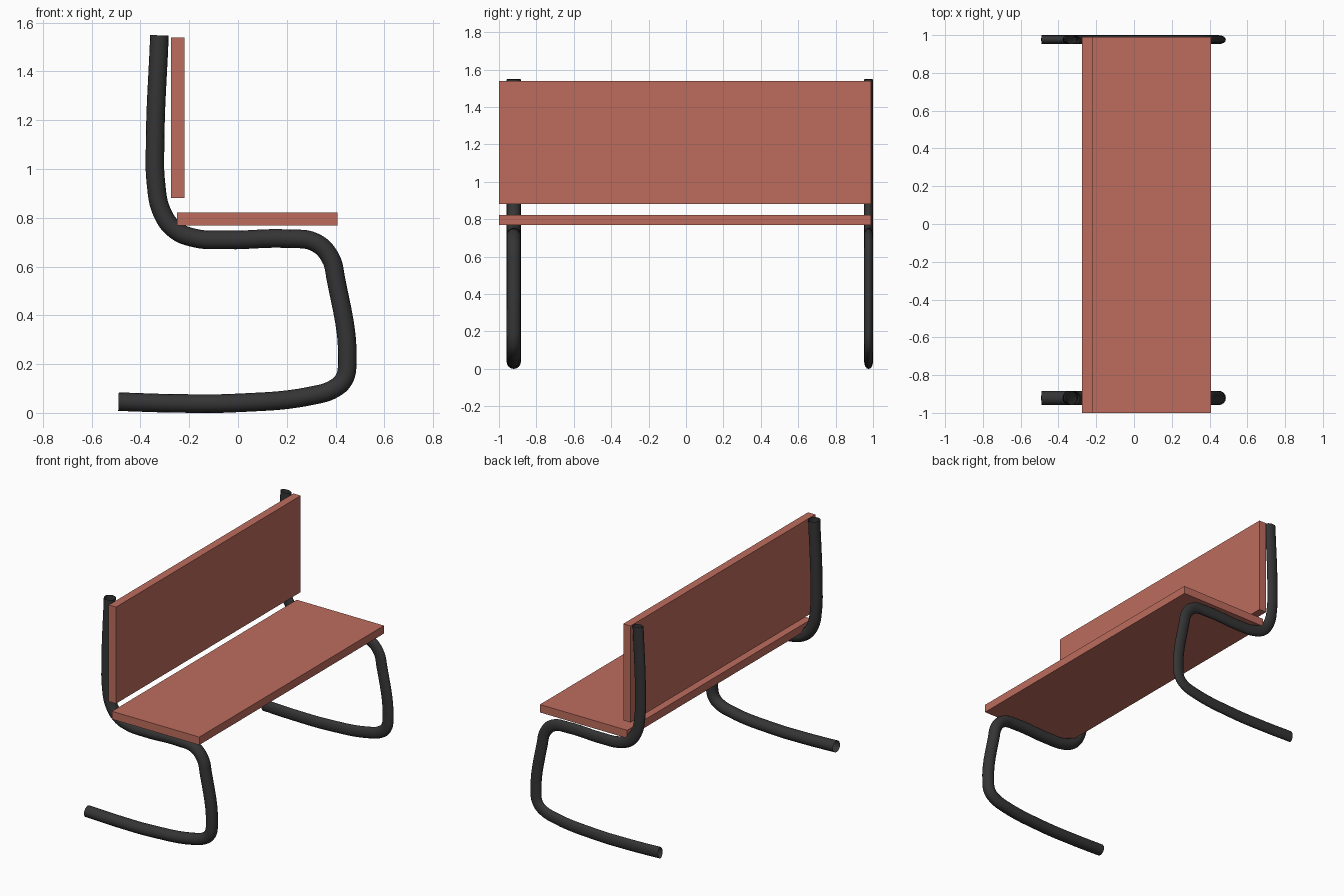
import bpy

if "Cube" in bpy.data.objects:
    bpy.data.objects.remove(bpy.data.objects["Cube"])

def material(name, color):
    m = bpy.data.materials.new(name)
    m.diffuse_color = (*color, 1)
    m.use_nodes = True
    m.node_tree.nodes["Principled BSDF"].inputs["Base Color"].default_value = m.diffuse_color
    return m

wood = material("red_wood", (0.51, 0.15, 0.11))
metal = material("dark_metal", (0.035, 0.035, 0.035))

def board(name, lo, hi):
    bpy.ops.mesh.primitive_cube_add(size=1, location=[(a + b) / 2 for a, b in zip(lo, hi)])
    ob = bpy.context.object
    ob.name = name
    ob.scale = [b - a for a, b in zip(lo, hi)]
    ob.data.materials.append(wood)

# Seat and backrest boards
board("seat", (-0.25, -1.0, 0.768), (0.408, 0.99, 0.822))
board("backrest", (-0.275, -1.0, 0.882), (-0.22, 0.99, 1.54))

# Bent tube side frame, drawn as (x, z) from the top down to the rear foot
PATH = [(-0.322, 1.548), (-0.34, 1.1), (-0.336, 0.937), (-0.313, 0.826),
        (-0.26, 0.752), (-0.178, 0.717), (-0.055, 0.709), (0.21, 0.714),
        (0.314, 0.700), (0.376, 0.641), (0.402, 0.545), (0.448, 0.20),
        (0.434, 0.137), (0.395, 0.10), (0.31, 0.072), (0.0, 0.041),
        (-0.25, 0.039), (-0.49, 0.046)]

def side_frame(name, y, flatten):
    cu = bpy.data.curves.new(name, 'CURVE')
    cu.dimensions = '3D'
    cu.bevel_depth = 0.038
    cu.bevel_resolution = 6
    cu.resolution_u = 6
    sp = cu.splines.new('BEZIER')
    sp.bezier_points.add(len(PATH) - 1)
    for p, (x, z) in zip(sp.bezier_points, PATH):
        p.co = (x, 0, z)
        p.handle_left_type = p.handle_right_type = 'AUTO'
    cu.materials.append(metal)
    ob = bpy.data.objects.new(name, cu)
    ob.location.y = y
    ob.scale.y = flatten
    bpy.context.collection.objects.link(ob)

# The far frame is thinner across its width
side_frame("left_frame", -0.921, 1.0)
side_frame("right_frame", 0.976, 0.62)
